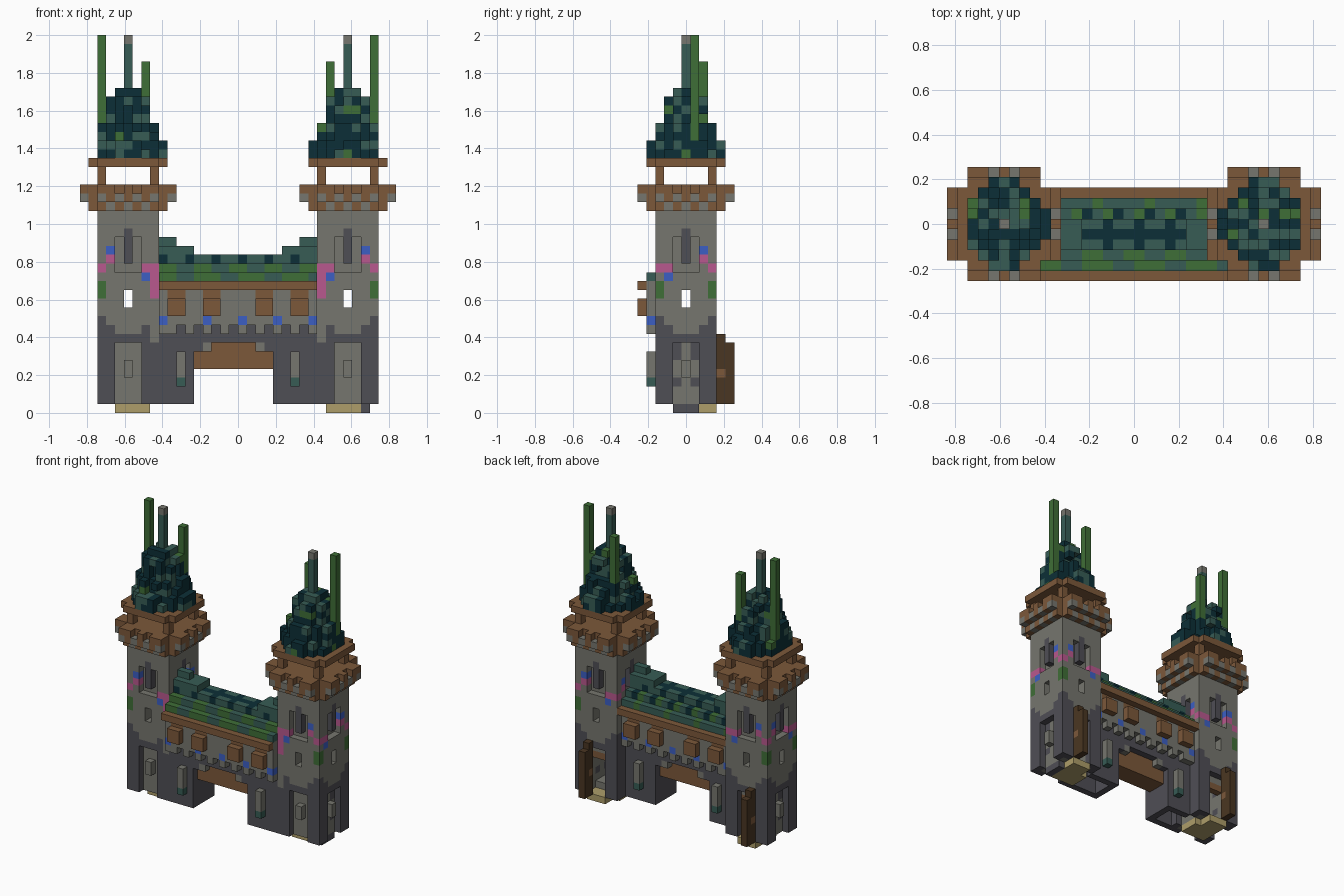
import bpy
import random

V = 2 / 43            # size of one building block
random.seed(7)

cube = bpy.data.objects.get("Cube")
if cube:
    bpy.data.objects.remove(cube, do_unlink=True)

# Palette, as display hex values turned linear
PALETTE = {
    "dark_stone": "4F4E55", "light_stone": "76766E", "wood": "7C583A",
    "dark_wood": "4A3622", "dark_teal": "0C2F37", "teal": "375C55",
    "green": "3F6E37", "pink": "B9588E", "blue": "3C5FC4", "sand": "AE9E6A",
}
NAMES = list(PALETTE)
MATS = []


def linear(c):
    return c / 12.92 if c < 0.04045 else ((c + 0.055) / 1.055) ** 2.4


for name, code in PALETTE.items():
    rgb = [linear(b / 255) for b in bytes.fromhex(code)]
    mat = bpy.data.materials.new(name)
    mat.use_nodes = True
    mat.diffuse_color = (*rgb, 1)
    bsdf = mat.node_tree.nodes["Principled BSDF"]
    bsdf.inputs["Base Color"].default_value = (*rgb, 1)
    bsdf.inputs["Roughness"].default_value = 0.9
    MATS.append(mat)

PARTS = {}


def fill(part, xs, ys, zs, colour):
    """Fill inclusive block ranges; colour is a name or a rule that may return None."""
    cells = PARTS.setdefault(part, {})
    for i in range(xs[0], xs[1] + 1):
        for j in range(ys[0], ys[1] + 1):
            for k in range(zs[0], zs[1] + 1):
                c = colour(i, j, k) if callable(colour) else colour
                if c:
                    cells[i, j, k] = c


def carve(part, xs, ys, zs):
    for cell in list(PARTS[part]):
        if all(r[0] <= n <= r[1] for n, r in zip(cell, (xs, ys, zs))):
            del PARTS[part][cell]


def plus_shape(r, colour):
    """Rule for a square slab with notched corners."""
    def rule(i, j, k):
        if max(abs(i), abs(j)) <= r and min(abs(i), abs(j)) <= 3:
            return colour(i, j, k) if callable(colour) else colour
    return rule


# Tower walls: stone courses with a band of flowers and climbing leaves
def wall_colour(i, j, k):
    u = i if abs(j) == 3 else j
    if max(abs(i), abs(j)) == 3:
        if (u, k) in ((-3, 16), (-2, 16), (2, 17), (3, 16)):
            return "pink"
        if (u, k) in ((-2, 15), (2, 18)):
            return "blue"
        if i == j == -3 and 13 <= k <= 15:
            return "pink"
        if i == 3 and abs(j) == 3 and k in (13, 14):
            return "green"
    elif k < 8:
        return "dark_stone" if abs(u) == 1 and k in (3, 6, 7) else "light_stone"
    height = 8 if i == j == -3 else 9 + max(0, abs(u) - 1)
    return "dark_stone" if k < height else "light_stone"


def tower(side):
    p = side + "_tower_"
    t = p + "walls"
    fill(t, (-3, 3), (-3, 3), (1, 22), wall_colour)
    carve(t, (-1, 1), (-1, 1), (2, 21))
    # Windows straight through both ways
    carve(t, (0, 0), (-3, 3), (12, 13))
    carve(t, (-3, 3), (0, 0), (12, 13))
    # Niches on every face, with a stone block and a dark slit standing in them
    for s in (-3, 3):
        for along_x in (True, False):
            def pair(r):
                return (r, (s, s)) if along_x else ((s, s), r)
            carve(t, *pair((-1, 1)), (1, 7))
            carve(t, *pair((-1, 1)), (16, 19))
            fill(t, *pair((0, 0)), (4, 5), "light_stone")
            fill(t, *pair((0, 0)), (17, 20), "dark_stone")
    # Doorway at the back, open door leaf and sandy floor
    carve(t, (-1, 1), (2, 3), (1, 6))
    fill(p + "lintel", (-1, 1), (2, 2), (6, 6), "wood")
    d = p + "door"
    fill(d, (1, 1), (4, 4), (1, 8), "dark_wood")
    fill(d, (1, 1), (5, 5), (1, 7), "dark_wood")
    fill(d, (1, 1), (4, 4), (4, 4), "wood")
    fill(p + "floor", (-2, 1), (-1, 1), (0, 0), "sand")
    fill(p + "floor", (-1, 1), (2, 3), (0, 0), "sand")
    if side == "left":
        fill(p + "footing", (2, 2), (-1, 1), (0, 0), "dark_stone")

    # Corbelled balcony, posts and upper ring
    def stripe(i, j, k):
        return "wood" if (i + j) % 2 else "light_stone"

    def rail(i, j, k):
        gap = max(abs(i), abs(j)) == 5 and min(abs(i), abs(j)) == 1
        return None if gap else "wood"

    b = p + "balcony"
    fill(b, (-4, 4), (-4, 4), (23, 23), plus_shape(4, stripe))
    fill(b, (-5, 5), (-5, 5), (24, 24), plus_shape(5, stripe))
    fill(b, (-5, 5), (-5, 5), (25, 25), plus_shape(5, rail))
    for i in (-3, 3):
        for j in (-3, 3):
            fill(p + "posts", (i, i), (j, j), (26, 27), "wood")
    fill(p + "ring", (-4, 4), (-4, 4), (28, 28), plus_shape(4, "wood"))

    # Ragged stepped spire
    radii = (4, 4, 3.2, 3, 2.5, 2.3, 2.2, 1)

    def shingle(i, j, k):
        r = radii[k - 29]
        d2 = i * i + j * j
        if d2 > r * r + 1 or i > 3:
            return None
        if d2 > (r - 0.7) ** 2 and random.random() < 0.22 and k > 29:
            return None
        return random.choices(("dark_teal", "teal", "green"), (62, 34, 4))[0]

    fill(p + "spire", (-4, 4), (-4, 4), (29, 36), shingle)
    # Poles
    carve(p + "spire", (3, 3), (1, 1), (31, 36))
    carve(p + "spire", (-2, -2), (2, 2), (33, 36))
    fill(p + "tall_pole", (3, 3), (1, 1), (31, 42), "green")
    fill(p + "short_pole", (-2, -2), (2, 2), (33, 39), "green")
    fill(p + "centre_pole", (0, 0), (0, 0), (37, 41), "teal")
    fill(p + "centre_pole", (0, 0), (0, 0), (42, 42), "light_stone")

    # Move from tower space to its place, mirrored for the right side
    for name, cells in PARTS.items():
        if name.startswith(p):
            PARTS[name] = {(12 + i if side == "left" else -13 - i, j, k): c
                           for (i, j, k), c in cells.items()}


tower("left")
tower("right")

# Gate piers, hollow from below, with lanterns front and back
for name, xs, hollow, lamp in (("right", (-9, -6), (-9, -7), -7), ("left", (4, 8), (5, 8), 6)):
    pier = name + "_gate_pier"
    fill(pier, xs, (-3, 1), (1, 7), "dark_stone")
    fill(pier, hollow, (-2, 0), (6, 6), "light_stone")
    carve(pier, hollow, (-2, 0), (1, 5))
    for j in (-4, 2):
        fill(name + "_lanterns", (lamp, lamp), (j, j), (3, 3), "teal")
        fill(name + "_lanterns", (lamp, lamp), (j, j), (4, 6), "light_stone")

# Timber gate lintel with stone spandrels, and the deck above
fill("gate_lintel", (-5, 3), (-2, 0), (5, 6), "wood")
fill("gate_lintel", (-3, 1), (-2, 0), (7, 7), "wood")
for xs, key in (((-5, -4), -4), ((2, 3), 2)):
    fill("gate_spandrels", xs, (-3, 1), (7, 7),
         lambda i, j, k: "light_stone" if i == key else "dark_stone")
fill("bridge_deck", (-9, 8), (-3, 1), (8, 8), "dark_stone")

# Bridge walls, toothed underside, timber bays and eaves on both sides
for j, out, inner in ((-4, -5, -3), (2, 3, 1)):
    w = "front_bridge_wall" if j < 0 else "back_bridge_wall"
    fill(w, (-9, 8), (j, j), (10, 14), "light_stone")
    fill(w, (-9, 8), (j, j), (9, 9),
         lambda i, j, k: "light_stone" if i % 2 == 0 or i == -9 else None)
    fill(w, (-9, 8), (inner, inner), (9, 9), "dark_stone")
    for i in (-9, -4, 0, 4, 8):
        fill(w, (i, i), (j, j), (10, 10), "blue")
    for i in (-8, -4, 2, 6):
        fill(w + "_bays", (i, i + 1), (out, out), (11, 12), "wood")
        fill(w, (i, i + 1), (j, j), (13, 13), "wood")
    fill(w + "_eave", (-9, 8), (out, out), (14, 14), "wood")


# Bridge roof: stepped rows of shingles, rising beside the towers
def roof_colour(i, j, k):
    d = abs(j + 1)
    if d == 0:
        return "dark_teal" if k == 17 else "teal"
    if d == 1:
        return "dark_teal" if i % 3 == 0 else "teal"
    if d == 2:
        return ("green", "dark_teal", "teal")[i % 3] if j > 0 else ("green", "teal", "teal", "green")[i % 4]
    return "green" if (i % 5 < 3 if j < 0 else i % 5 == 1) else "teal"


for step in range(3):
    fill("bridge_roof", (-9, 8), (-4 + step, 2 - step), (15 + step, 15 + step), roof_colour)
for lo, hi in ((-9, -6), (5, 8)):
    fill("roof_ends", (lo, hi), (-2, 0), (18, 18), "teal")
for lo, hi in ((-9, -8), (7, 8)):
    fill("roof_ends", (lo, hi), (-1, -1), (19, 19), "teal")

# Turn each part into a mesh of its exposed block faces
occupied = set().union(*PARTS.values())
for name, cells in PARTS.items():
    verts, faces, colours = {}, [], []
    for cell, colour in cells.items():
        for axis in range(3):
            for sign in (0, 1):
                near = list(cell)
                near[axis] += 2 * sign - 1
                if tuple(near) in occupied:
                    continue
                quad = []
                for a, b in ((0, 0), (1, 0), (1, 1), (0, 1)):
                    p = list(cell)
                    p[axis] += sign
                    p[(axis + 1) % 3] += a
                    p[(axis + 2) % 3] += b
                    quad.append(verts.setdefault(tuple(p), len(verts)))
                faces.append(quad if sign else quad[::-1])
                colours.append(colour)
    mesh = bpy.data.meshes.new(name)
    mesh.from_pydata([(x * V, (y - 0.5) * V, z * V) for x, y, z in verts], [], faces)
    used = sorted(set(colours), key=NAMES.index)
    for c in used:
        mesh.materials.append(MATS[NAMES.index(c)])
    for poly, c in zip(mesh.polygons, colours):
        poly.material_index = used.index(c)
    bpy.context.scene.collection.objects.link(bpy.data.objects.new(name, mesh))
